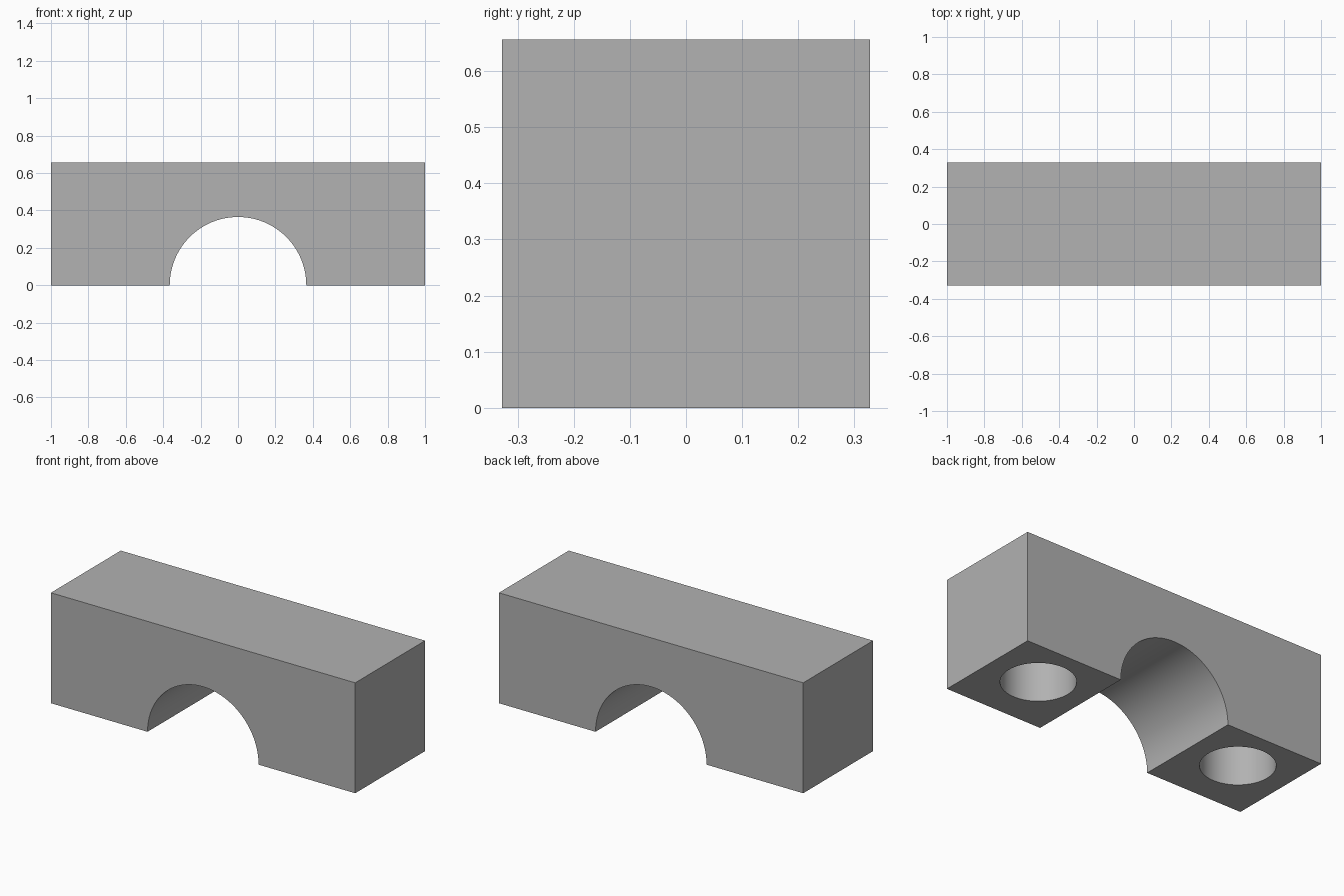
import bpy
from math import radians

LENGTH, WIDTH, HEIGHT = 2.0, 0.656, 0.656
ARCH_RADIUS = 0.365
HOLE_RADIUS, HOLE_DEPTH = 0.2, 0.45
HOLE_X, HOLE_Y = 0.68, 0.033

cube = bpy.data.objects.get("Cube")
if cube:
    bpy.data.objects.remove(cube, do_unlink=True)

grey = bpy.data.materials.new("plain grey")
grey.use_nodes = True
colour = (0.445, 0.445, 0.445, 1)
grey.diffuse_color = colour
grey.node_tree.nodes["Principled BSDF"].inputs["Base Color"].default_value = colour


def cylinder_cutter(name, radius, depth, location, rotation=(0, 0, 0)):
    bpy.ops.mesh.primitive_cylinder_add(
        vertices=96, radius=radius, depth=depth, location=location, rotation=rotation)
    cutter = bpy.context.object
    cutter.name = name
    cutter.hide_render = True
    cutter.data.materials.append(grey)
    return cutter


# Solid block standing on the ground
bpy.ops.mesh.primitive_cube_add(size=1, location=(0, 0, HEIGHT / 2))
block = bpy.context.object
block.name = "arched_block"
block.scale = (LENGTH, WIDTH, HEIGHT)
bpy.ops.object.transform_apply(location=True, rotation=True, scale=True)
block.data.materials.append(grey)

# Half-round arch through the block, and a blind round socket in each foot
cutters = [cylinder_cutter("arch_cutter", ARCH_RADIUS, WIDTH * 2, (0, 0, 0),
                           (radians(90), 0, 0))]
for side, x in (("left", HOLE_X), ("right", -HOLE_X)):
    cutters.append(cylinder_cutter(side + "_socket_cutter", HOLE_RADIUS,
                                   HOLE_DEPTH * 2, (x, HOLE_Y, 0)))

bpy.ops.object.select_all(action="DESELECT")
block.select_set(True)
bpy.context.view_layer.objects.active = block
for cutter in cutters:
    cut = block.modifiers.new(cutter.name, "BOOLEAN")
    cut.operation = "DIFFERENCE"
    cut.solver = "EXACT"
    cut.object = cutter
    bpy.ops.object.modifier_apply(modifier=cut.name)
    bpy.data.objects.remove(cutter, do_unlink=True)

# Smooth curved walls, crisp edges
bpy.ops.object.shade_smooth_by_angle(angle=radians(30))
